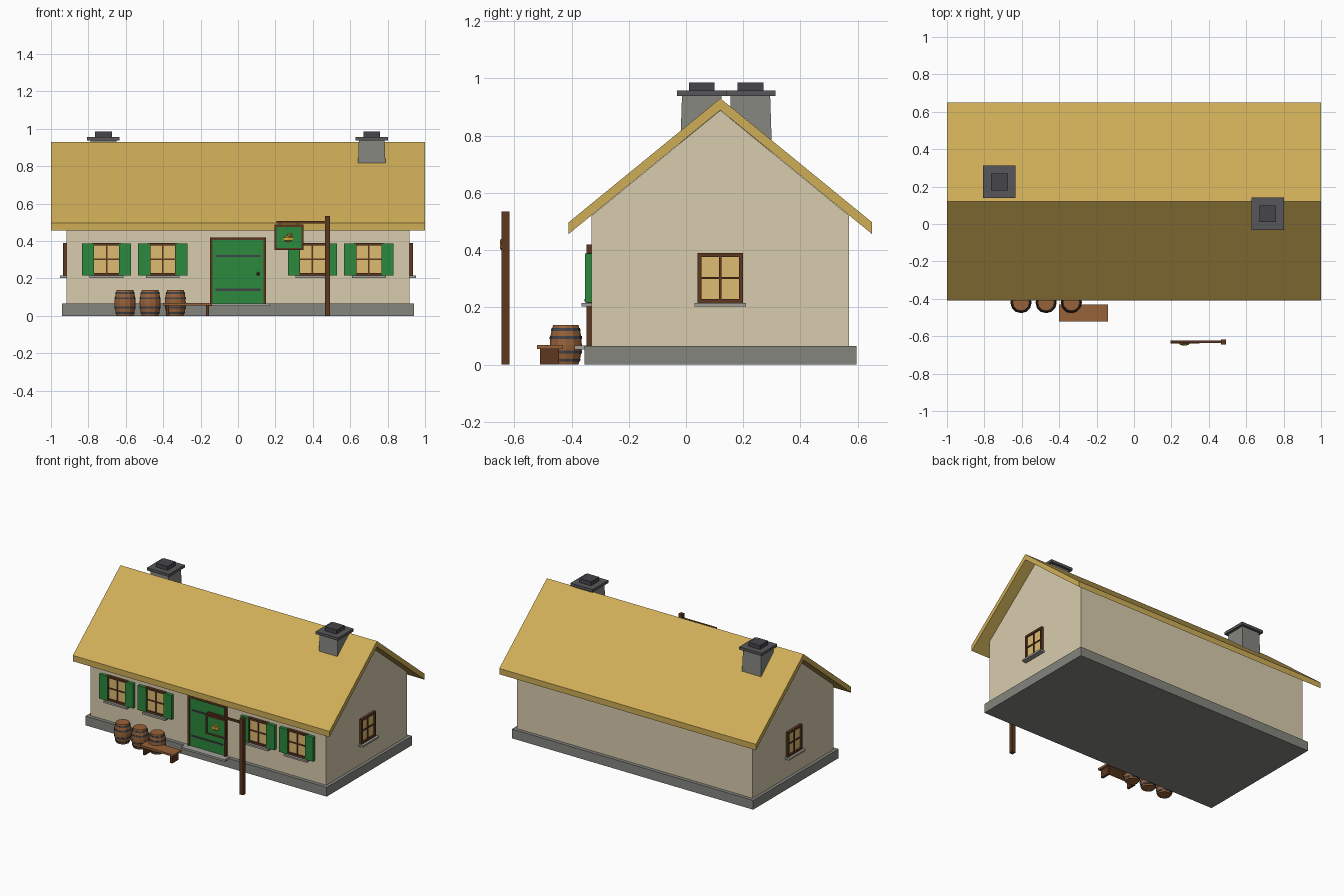
import bpy, bmesh, math
from mathutils import Matrix, Vector

if "Cube" in bpy.data.objects:
    bpy.data.objects.remove(bpy.data.objects["Cube"])


def mat(name, r, g, b):
    m = bpy.data.materials.new(name)
    m.diffuse_color = tuple((c / 255) ** 2.2 for c in (r, g, b)) + (1,)
    m.use_nodes = True
    m.node_tree.nodes["Principled BSDF"].inputs["Base Color"].default_value = m.diffuse_color
    return m


PLASTER = mat("plaster", 216, 203, 172)
THATCH = mat("thatch", 205, 172, 88)
STONE = mat("stone", 132, 132, 126)
SLATE = mat("slate", 88, 88, 90)
SOOT = mat("soot", 72, 72, 76)
WOOD = mat("dark_wood", 92, 58, 36)
OAK = mat("oak", 150, 98, 60)
GREEN = mat("green_paint", 48, 135, 64)
GLASS = mat("lit_glass", 220, 185, 112)
GOLD = mat("gold", 214, 168, 62)
IRON = mat("iron", 66, 68, 74)
SILL = mat("sill_stone", 160, 158, 150)


def finish(name, bm, material, frame=Matrix()):
    bmesh.ops.recalc_face_normals(bm, faces=bm.faces)
    me = bpy.data.meshes.new(name)
    bm.to_mesh(me)
    bm.free()
    me.materials.append(material)
    ob = bpy.data.objects.new(name, me)
    ob.matrix_world = frame
    bpy.context.collection.objects.link(ob)
    return ob


def boxes(name, material, *ranges, frame=Matrix()):
    """Each range is (x0, x1, y0, y1, z0, z1)."""
    bm = bmesh.new()
    for x0, x1, y0, y1, z0, z1 in ranges:
        m = Matrix.Translation(((x0 + x1) / 2, (y0 + y1) / 2, (z0 + z1) / 2))
        m = m @ Matrix.Diagonal((x1 - x0, y1 - y0, z1 - z0, 1))
        bmesh.ops.create_cube(bm, size=1, matrix=m)
    return finish(name, bm, material, frame)


def extrude_x(name, material, profile, half):
    """Extrude a (y, z) profile from -half to half along x."""
    bm = bmesh.new()
    face = bm.faces.new([bm.verts.new((-half, y, z)) for y, z in profile])
    new = bmesh.ops.extrude_face_region(bm, geom=[face])["geom"]
    verts = [v for v in new if isinstance(v, bmesh.types.BMVert)]
    bmesh.ops.translate(bm, verts=verts, vec=(2 * half, 0, 0))
    return finish(name, bm, material)


def lathe(bm, profile, centre, sides=12):
    """Closed solid of revolution from (radius, z) points."""
    rings = []
    for r, z in profile:
        rings.append([bm.verts.new(Vector(centre) + Vector((
            r * math.cos(math.tau * i / sides), r * math.sin(math.tau * i / sides), z)))
            for i in range(sides)])
    for a, b in zip(rings, rings[1:]):
        for i in range(sides):
            j = (i + 1) % sides
            bm.faces.new((a[i], a[j], b[j], b[i]))
    bm.faces.new(rings[0])
    bm.faces.new(rings[-1])


# House shell
MID = 0.12
boxes("plinth", STONE, (-0.94, 0.94, -0.355, 0.595, 0, 0.065))
extrude_x("walls", PLASTER, [(-0.33, 0.06), (0.57, 0.06), (0.57, 0.52),
                             (MID, 0.888), (-0.33, 0.52)], 0.918)
extrude_x("roof", THATCH, [(-0.41, 0.456), (-0.41, 0.497), (MID, 0.93), (0.65, 0.497),
                           (0.65, 0.456), (MID, 0.889)], 1.0)

# Chimneys
for i, (x, y) in enumerate([(-0.72, 0.225), (0.715, 0.055)]):
    bm = bmesh.new()
    m = Matrix.Translation((x, y, 0.82)) @ Matrix.Rotation(math.pi / 4, 4, 'Z')
    bmesh.ops.create_cone(bm, cap_ends=True, segments=4, radius1=0.077 * 2 ** 0.5,
                          radius2=0.069 * 2 ** 0.5, depth=0.24, matrix=m)
    finish(f"chimney_stack_{i}", bm, STONE)
    boxes(f"chimney_cap_{i}", SLATE, (x - .087, x + .087, y - .087, y + .087, 0.938, 0.957))
    boxes(f"chimney_pot_{i}", SOOT, (x - .045, x + .045, y - .045, y + .045, 0.957, 0.985))


# Windows: local x along the wall, local -y outward, wall surface at y = 0
def window(name, frame, shutters):
    boxes(name + "_glass", GLASS, (-.07, .07, -.008, .01, .225, .38), frame=frame)
    boxes(name + "_frame", WOOD,
          (-.08, -.066, -.018, .01, .215, .39), (.066, .08, -.018, .01, .215, .39),
          (-.066, .066, -.018, .01, .376, .39), (-.066, .066, -.018, .01, .215, .229),
          (-.004, .004, -.014, .01, .229, .376), (-.066, .066, -.0135, .01, .298, .306),
          frame=frame)
    boxes(name + "_sill", SILL, (-.09, .09, -.035, .01, .202, .215), frame=frame)
    if shutters:
        boxes(name + "_shutters", GREEN, (-.132, -.068, -.023, .005, .216, .388),
              (.068, .132, -.023, .005, .216, .388), frame=frame)


for i, x in enumerate((-0.703, -0.403, 0.398, 0.70)):
    window(f"front_window_{i}", Matrix.Translation((x, -0.33, 0)), True)
for name, s in (("left_window", -1), ("right_window", 1)):
    window(name, Matrix.Translation((s * 0.918, MID, 0))
           @ Matrix.Rotation(s * math.pi / 2, 4, 'Z'), False)

# Door
boxes("door", GREEN, (-.138, .138, -.34, -.32, .065, .408))
boxes("door_frame", WOOD, (-.15, -.136, -.348, -.32, .065, .42),
      (.136, .15, -.348, -.32, .065, .42), (-.136, .136, -.348, -.32, .406, .42))
boxes("door_straps", IRON, (-.12, .12, -.345, -.33, .134, .145), (-.12, .12, -.345, -.33, .315, .326))
bm = bmesh.new()
bmesh.ops.create_uvsphere(bm, u_segments=8, v_segments=6, radius=0.009,
                          matrix=Matrix.Translation((0.108, -0.346, 0.225)))
finish("door_knob", bm, WOOD)
boxes("door_step", SILL, (-.17, .17, -.39, -.33, .053, .067))


# Barrels
def bulge(z):
    return 0.044 + 0.012 * (1 - ((z - 0.069) / 0.069) ** 2)


for i, x in enumerate((-0.604, -0.47, -0.335)):
    bm = bmesh.new()
    zs = [0, 0.023, 0.046, 0.069, 0.092, 0.115, 0.138]
    lathe(bm, [(bulge(z), z) for z in zs], (x, -0.42, 0))
    finish(f"barrel_{i}", bm, OAK)
    bm = bmesh.new()
    for z in (0.015, 0.044, 0.094, 0.123):
        lathe(bm, [(bulge(z - .005) + .002, z - .005), (bulge(z + .005) + .002, z + .005)],
              (x, -0.42, 0))
    finish(f"barrel_hoops_{i}", bm, IRON)

# Bench
boxes("bench_seat", OAK, (-.40, -.14, -.52, -.43, .054, .068))
boxes("bench_legs", WOOD, (-.385, -.368, -.51, -.443, 0, .054), (-.172, -.155, -.51, -.443, 0, .054))

# Hanging sign on its post
boxes("sign_post", WOOD, (.465, .491, -.645, -.617, 0, .535))
boxes("sign_arm", WOOD, (.205, .465, -.637, -.623, .495, .508))
boxes("sign_hangers", IRON, (.222, .228, -.633, -.627, .48, .497), (.317, .323, -.633, -.627, .48, .497))
boxes("sign_frame", WOOD, (.195, .206, -.638, -.622, .353, .487), (.339, .35, -.638, -.622, .353, .487),
      (.206, .339, -.638, -.622, .353, .364), (.206, .339, -.638, -.622, .476, .487))
boxes("sign_board", GREEN, (.2, .345, -.635, -.625, .358, .482))
bm = bmesh.new()
for x, z, rx, rz in ((.268, .412, .033, .018), (.275, .43, .015, .013)):
    bmesh.ops.create_icosphere(bm, subdivisions=1, radius=1, matrix=Matrix.Translation(
        (x, -.638, z)) @ Matrix.Diagonal((rx, .014, rz, 1)))
finish("sign_emblem", bm, GOLD)
